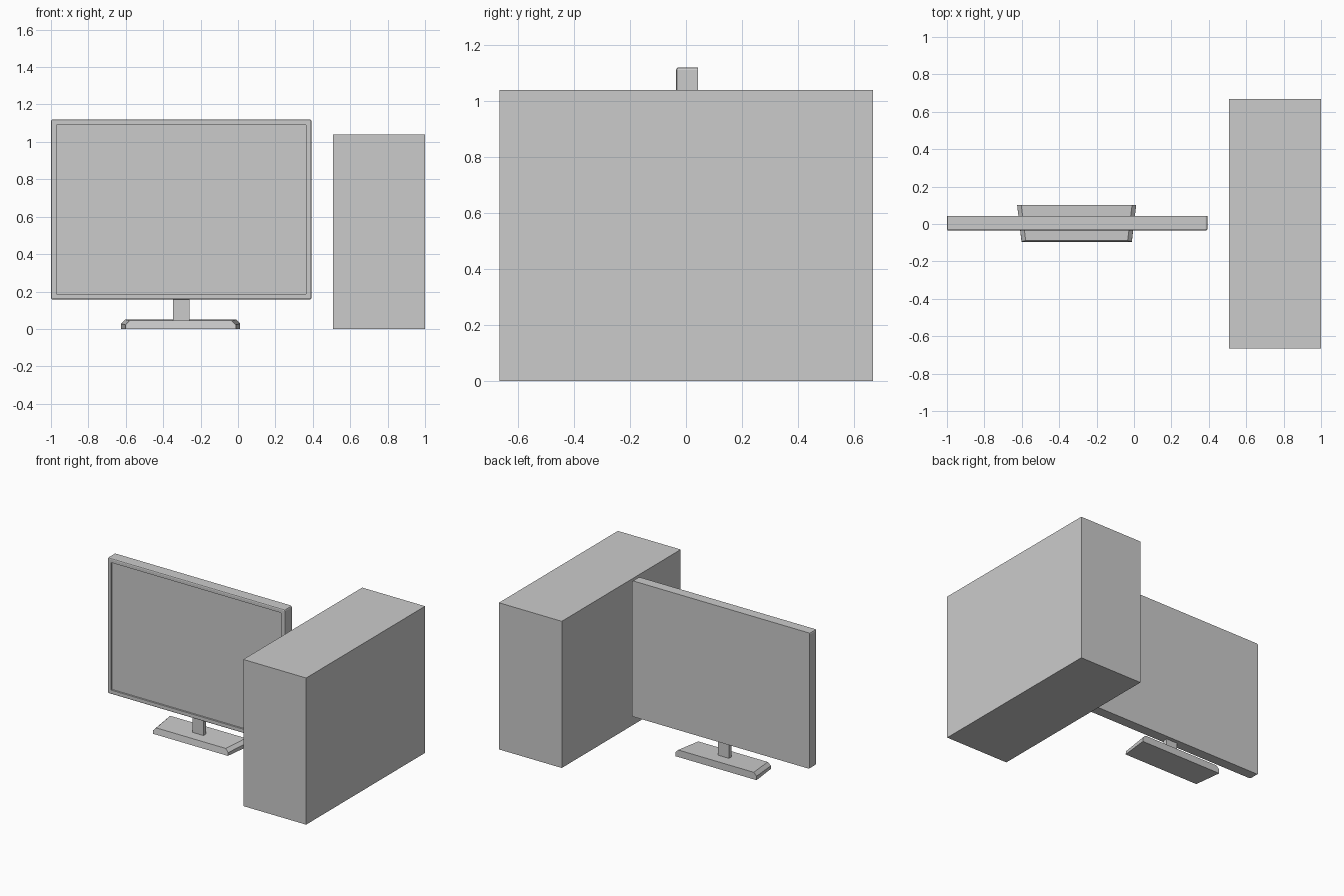
import bpy, bmesh

if "Cube" in bpy.data.objects:
    bpy.data.objects.remove(bpy.data.objects["Cube"])


def finish(name, bm):
    bmesh.ops.recalc_face_normals(bm, faces=bm.faces)
    mesh = bpy.data.meshes.new(name)
    bm.to_mesh(mesh)
    bm.free()
    obj = bpy.data.objects.new(name, mesh)
    bpy.context.collection.objects.link(obj)
    return obj


def box_mesh(x, y, z):
    """Box from (min, max) ranges on each axis."""
    bm = bmesh.new()
    bmesh.ops.create_cube(bm, size=1)
    for v in bm.verts:
        v.co = [r[0] + (c + 0.5) * (r[1] - r[0]) for r, c in zip((x, y, z), v.co)]
    return bm


def bevel(bm, edges, width, segments=1):
    bmesh.ops.bevel(bm, geom=edges, offset=width, offset_type='OFFSET',
                    segments=segments, profile=0.5, affect='EDGES')


# Computer case: plain box
finish("computer_case", box_mesh((0.507, 1.0), (-0.665, 0.668), (0, 1.04)))

# Monitor: rounded corners and front rim, recessed screen, flat back
bm = box_mesh((-1.0, 0.393), (-0.035, 0.042), (0.157, 1.12))
bevel(bm, [e for e in bm.edges
           if abs(e.verts[0].co.y - e.verts[1].co.y) > 0.05], 0.01, 2)
front = min(bm.faces, key=lambda f: f.calc_center_median().y)
bevel(bm, list(front.edges), 0.008, 2)
bm.faces.ensure_lookup_table()
front = min(bm.faces, key=lambda f: f.calc_center_median().y)
bmesh.ops.inset_region(bm, faces=[front], thickness=0.022)
bmesh.ops.inset_region(bm, faces=[front], thickness=0.004, depth=-0.01)
finish("monitor", bm)

# Neck between monitor and base
finish("stand_neck", box_mesh((-0.347, -0.26), (-0.015, 0.015), (0.04, 0.17)))

# Base: narrower and lower at the front, chamfered ends
bm = box_mesh((-0.625, 0.012), (-0.097, 0.102), (0, 0.05))
centre = -0.306
for v in bm.verts:
    if v.co.y < 0:
        v.co.x = centre + (v.co.x - centre) * 0.925
        if v.co.z > 0.01:
            v.co.z = 0.044
            v.co.y += 0.008
ends = [e for e in bm.edges
        if all(v.co.z > 0.01 for v in e.verts)
        and abs(e.verts[0].co.y - e.verts[1].co.y) > 0.05]
bevel(bm, ends, 0.022)
finish("stand_base", bm)
